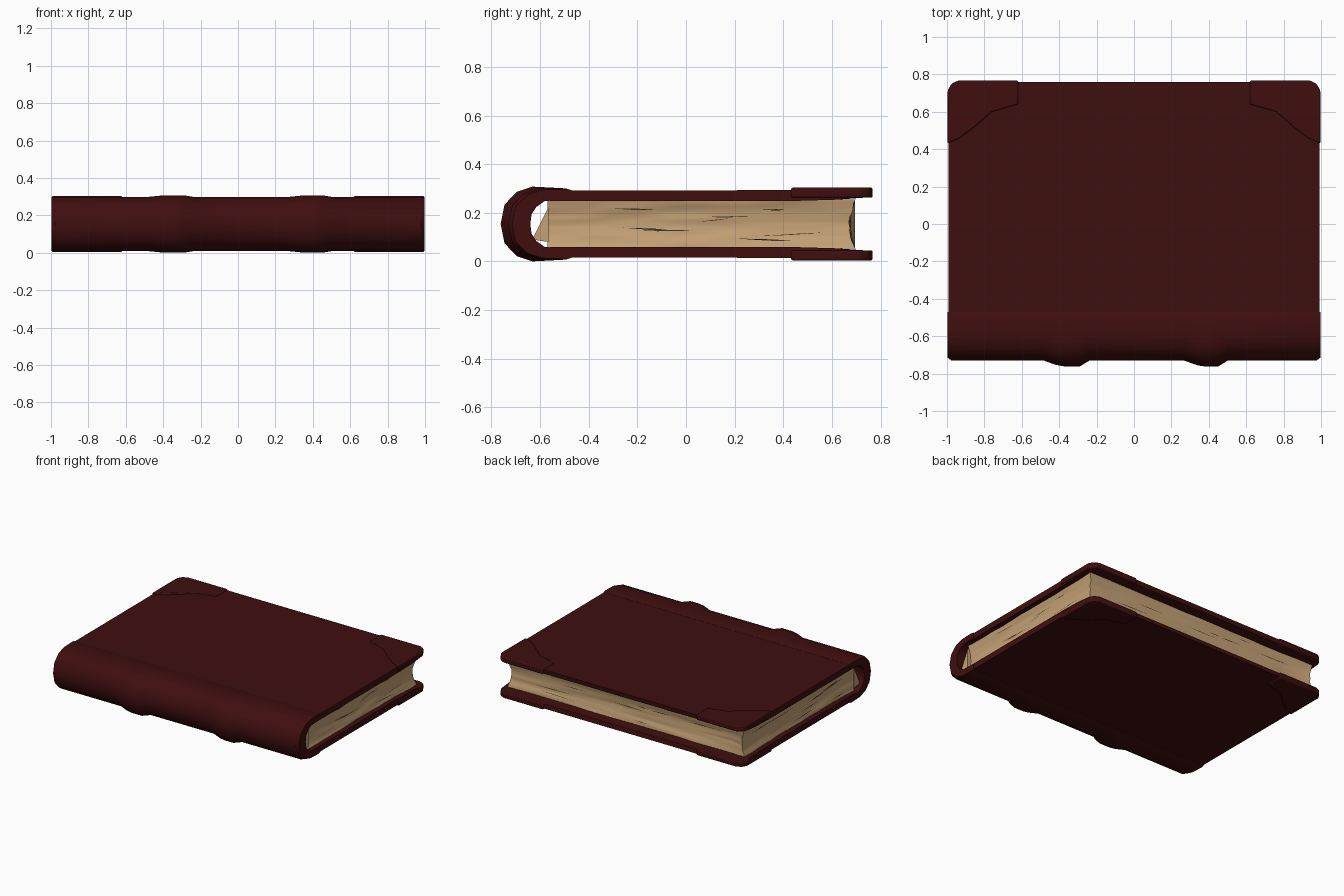
import bpy, bmesh, random
from math import sin, pi

random.seed(4)
if "Cube" in bpy.data.objects:
    bpy.data.objects.remove(bpy.data.objects["Cube"])


def material(name, rgb):
    m = bpy.data.materials.new(name)
    m.use_nodes = True
    m.diffuse_color = (*rgb, 1)
    m.node_tree.nodes["Principled BSDF"].inputs["Base Color"].default_value = (*rgb, 1)
    return m


leather = material("dark red leather", (0.05, 0.0045, 0.0045))
paper = material("aged paper", (0.56, 0.36, 0.18))
shadow = material("dark paper gap", (0.06, 0.04, 0.02))


def finish(bm, name, mat, angle=0.6, bevel=0):
    bmesh.ops.recalc_face_normals(bm, faces=bm.faces)
    mesh = bpy.data.meshes.new(name)
    bm.to_mesh(mesh)
    bm.free()
    mesh.materials.append(mat)
    ob = bpy.data.objects.new(name, mesh)
    bpy.context.collection.objects.link(ob)
    if bevel:
        mod = ob.modifiers.new("worn edges", "BEVEL")
        mod.width, mod.segments = bevel, 2
    bpy.ops.object.select_all(action="DESELECT")
    ob.select_set(True)
    bpy.context.view_layer.objects.active = ob
    bpy.ops.object.shade_smooth_by_angle(angle=angle)
    return ob


def loft(rings):
    """Skin equal closed rings of points and cap both ends."""
    bm = bmesh.new()
    rows = [[bm.verts.new(p) for p in ring] for ring in rings]
    n = len(rows[0])
    for a, b in zip(rows, rows[1:]):
        for i in range(n):
            j = (i + 1) % n
            bm.faces.new((a[i], a[j], b[j], b[i]))
    bm.faces.new(rows[0])
    bm.faces.new(rows[-1])
    return bm


def plate(name, outline, low, high, bevel):
    rings = [[(x, y, z) for x, y in outline] for z in (low, high)]
    return finish(loft(rings), name, leather, bevel=bevel)


MID = 0.154

# Cover boards, thinning towards the fore edge
section = [(-0.56, 0.095), (0.45, 0.095), (0.62, 0.1), (0.755, 0.11),
           (0.76, 0.142), (0.6, 0.142), (0.45, 0.139), (-0.56, 0.138)]
for name, s in (("top_board", 1), ("bottom_board", -1)):
    rings = []
    for x, cut in ((-0.992, 0.05), (-0.945, 0), (0.945, 0), (0.992, 0.05)):
        rings.append([(x, min(y, 0.76 - cut), MID + s * h) for y, h in section])
    finish(loft(rings), name, leather)

# Leather corner pieces on the boards
corner = [(0.62, 0.767), (0.94, 0.767), (0.975, 0.75), (0.996, 0.715), (0.996, 0.43),
          (0.93, 0.46), (0.85, 0.52), (0.76, 0.6), (0.62, 0.64)]
for side, sx in (("right", 1), ("left", -1)):
    for level, sz in (("top", 1), ("bottom", -1)):
        plate(f"{level}_{side}_corner", [(x * sx, y) for x, y in corner],
              MID + sz * 0.108, MID + sz * 0.15, 0.007)

# Wrapped spine with two raised bands
outer = [(-0.47, 0.139), (-0.49, 0.145), (-0.6, 0.145), (-0.665, 0.125), (-0.715, 0.075),
         (-0.731, 0)]
inner = [(-0.47, 0.1), (-0.5, 0.098), (-0.58, 0.095), (-0.615, 0.07), (-0.635, 0.04),
         (-0.64, 0)]


def both_halves(half):
    return half + [(y, -h) for y, h in reversed(half[:-1])]


stations = [(-0.996, -0.5), (-0.975, 0), (-0.48, 0), (-0.42, 0.7), (-0.37, 1), (-0.29, 1),
            (-0.24, 0), (0.27, 0), (0.34, 0.8), (0.38, 1), (0.45, 1), (0.5, 0),
            (0.975, 0), (0.996, -0.5)]
rings = []
for x, bulge in stations:
    skin = []
    for y, h in both_halves(outer):
        grow = max(0, min(1, (-0.47 - y) / 0.12))
        skin.append((x, y - 0.031 * bulge * grow, MID + h * (1 + 0.06 * bulge * grow)))
    lining = [(x, y, MID + h) for y, h in reversed(both_halves(inner))]
    rings.append(skin + lining)
spine = loft(rings)
# Close the C-shaped ends with neat strips
count = len(outer) * 2 - 1
spine.faces.ensure_lookup_table()
bmesh.ops.delete(spine, geom=spine.faces[-2:], context="FACES_ONLY")
spine.verts.ensure_lookup_table()
for start in (0, len(spine.verts) - 2 * count):
    v = spine.verts[start:start + 2 * count]
    for i in range(count - 1):
        spine.faces.new((v[i], v[i + 1], v[2 * count - 2 - i], v[2 * count - 1 - i]))
finish(spine, "spine", leather)

# Page block: wavy layers with a slightly hollow fore edge
LAYERS, STEPS = 15, 14
rings = []
for k in range(LAYERS):
    t = k / (LAYERS - 1)
    z = 0.054 + 0.2 * t
    hollow = 0.018 * sin(pi * t)

    def wave():
        return hollow + random.uniform(0, 0.009)

    ring = []
    steps = [i / STEPS for i in range(STEPS)]
    ring += [(0.962 - wave(), -0.57 + 1.265 * u, z) for u in steps]
    ring += [(0.96 - hollow - 1.92 * u, 0.697 - wave(), z) for u in steps]
    ring += [(-0.962 + wave(), 0.695 - 1.265 * u, z) for u in steps]
    ring += [(-0.962 + 1.924 * u, -0.57, z) for u in steps]
    rings.append(ring)
finish(loft(rings), "pages", paper, angle=0.9)

# Bent page ends showing inside the spine
for name, sx in (("right_bent_page", 1), ("left_bent_page", -1)):
    tri = [(-0.632, 0.09), (-0.565, 0.225), (-0.565, 0.08)]
    finish(loft([[(sx * x, y, z) for y, z in tri] for x in (0.9, 0.965)]), name, paper)

# Slim dark gaps between the leaves
gaps = bmesh.new()


def sliver(centre, along_x, length, height):
    x, y, z = centre
    tilt = random.uniform(-0.008, 0.008)
    pts = []
    for u, h in ((-0.5, -tilt), (0.1, height), (0.5, tilt), (0, -height)):
        d = u * length
        pts.append((x + d, y, z + h) if along_x else (x, y + d, z + h))
    gaps.faces.new([gaps.verts.new(p) for p in pts])


for k in range(9):
    for sx in (1, -1):
        z = random.uniform(0.08, 0.235)
        hollow = 0.018 * sin(pi * (z - 0.054) / 0.2)
        sliver((sx * (0.962 - hollow), random.uniform(-0.4, 0.5), z), False,
               random.uniform(0.1, 0.3), 0.0025)
    sliver((random.uniform(-0.8, 0.8), 0.697 - hollow, z), True,
           random.uniform(0.1, 0.35), 0.0025)
finish(gaps, "page_gaps", shadow)
